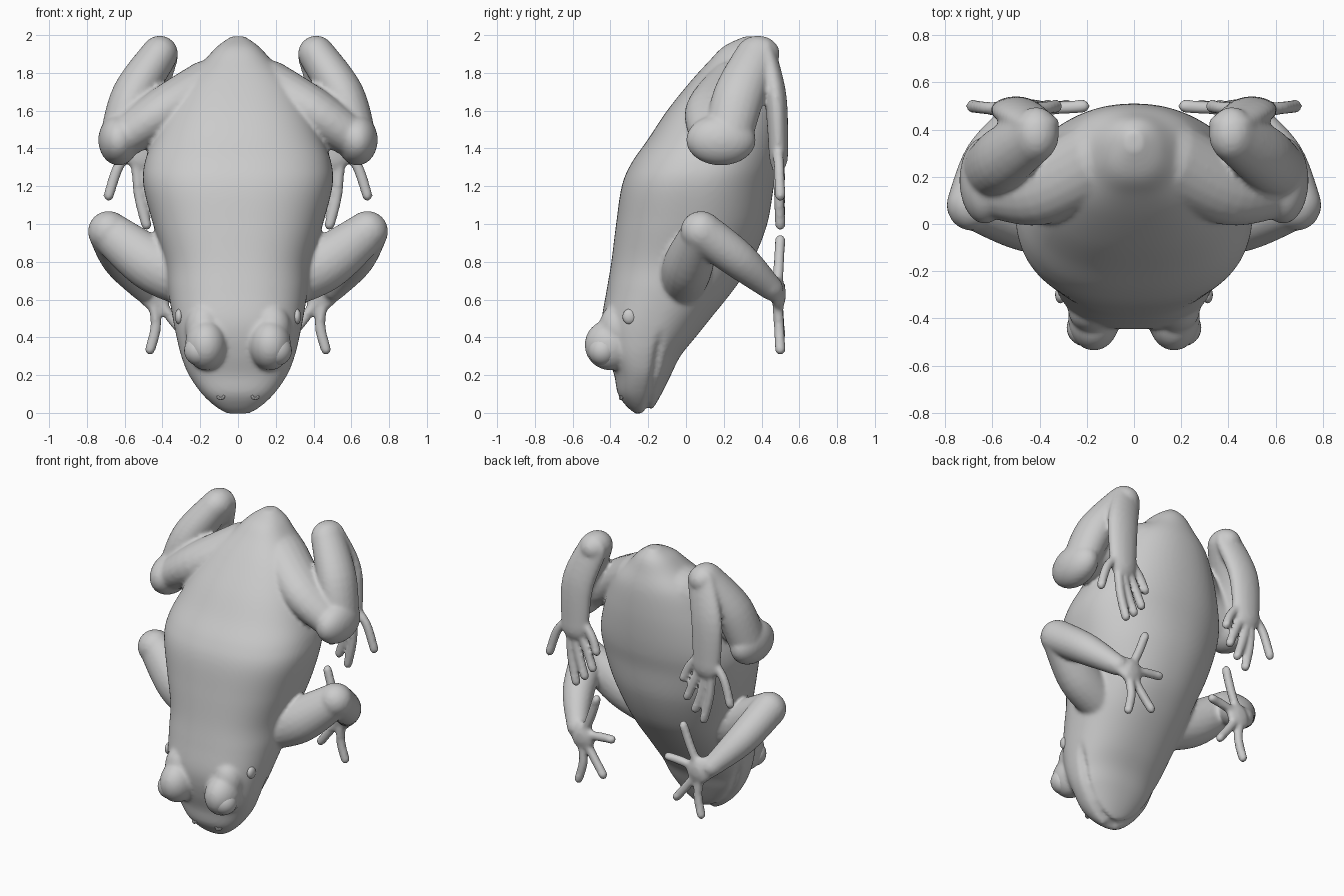
import bpy, bmesh, math
from mathutils import Vector, Matrix

if "Cube" in bpy.data.objects:
    bpy.data.objects.remove(bpy.data.objects["Cube"])


def spline(rows, steps):
    """Catmull-Rom interpolation through rows of numbers."""
    rows = [Vector(r) for r in rows]
    out = []
    for i in range(len(rows) - 1):
        a, b, c, d = rows[max(i - 1, 0)], rows[i], rows[i + 1], rows[min(i + 2, len(rows) - 1)]
        for k in range(steps):
            t = k / steps
            out.append(0.5 * (2 * b + (c - a) * t + (2 * a - 5 * b + 4 * c - d) * t ** 2
                              + (3 * b - a - 3 * c + d) * t ** 3))
    return out + [rows[-1]]


def loft(bm, rings):
    """Closed skin over a list of equally long point rings."""
    vr = [[bm.verts.new(p) for p in r] for r in rings]
    n = len(vr[0])
    for a, b in zip(vr, vr[1:]):
        for j in range(n):
            bm.faces.new((a[j], a[(j + 1) % n], b[(j + 1) % n], b[j]))
    bm.faces.new(vr[0][::-1])
    bm.faces.new(vr[-1])


def limb(bm, pts, side, flat=1.0, sides=20):
    """Round-ended tube through (x, y, z, radius) points, squashed in y by flat."""
    path = spline(pts, 6)
    rings = []
    n = len(path)
    for i, p in enumerate(path):
        t = (path[min(i + 1, n - 1)].xyz - path[max(i - 1, 0)].xyz).normalized()
        u = t.cross(Vector((0.3, 1, 0.1))).normalized()
        v = t.cross(u)
        if i == 0:
            caps = [(-math.cos(a), math.sin(a)) for a in (0.15, 0.5, 0.85, 1.2)] + [(0, 1)]
        elif i == n - 1:
            caps = [(0, 1)] + [(math.cos(a), math.sin(a)) for a in (1.2, 0.85, 0.5, 0.15)]
        else:
            caps = [(0, 1)]
        for along, rad in caps:
            ring = []
            for j in range(sides):
                a = 2 * math.pi * j / sides
                o = (t * along + (u * math.cos(a) + v * math.sin(a)) * rad) * p.w
                ring.append((side * (p.x + o.x), p.y + o.y * flat, p.z + o.z))
            rings.append(ring)
    loft(bm, rings)


def ball(bm, centre, radii):
    m = Matrix.Translation(centre) @ Matrix.Diagonal((*radii, 1))
    bmesh.ops.create_uvsphere(bm, u_segments=32, v_segments=16, radius=1, matrix=m)


def finish(bm, name):
    bmesh.ops.recalc_face_normals(bm, faces=bm.faces)
    me = bpy.data.meshes.new(name)
    bm.to_mesh(me)
    bm.free()
    for f in me.polygons:
        f.use_smooth = True
    ob = bpy.data.objects.new(name, me)
    bpy.context.collection.objects.link(ob)
    return ob


# Trunk and head stations: z, back y, belly y, half width
TRUNK = [(-0.008, -.26, -.20, .05), (.03, -.31, -.17, .115), (.1, -.36, -.13, .19),
         (.2, -.38, -.08, .26), (.3, -.415, -.03, .30), (.4, -.44, .05, .325),
         (.5, -.445, .13, .345), (.65, -.42, .25, .37), (.8, -.395, .35, .39),
         (1.0, -.37, .43, .45), (1.2, -.34, .465, .50), (1.32, -.29, .49, .495),
         (1.45, -.20, .505, .45), (1.6, -.10, .51, .385), (1.75, .02, .50, .30),
         (1.86, .12, .47, .185), (1.94, .20, .44, .11), (1.993, .31, .39, .035)]

bm = bmesh.new()
rings = []
for z, yd, yb, w in spline(TRUNK, 6):
    cy, h = (yd + yb) / 2, (yb - yd) / 2
    ring = []
    for j in range(120):
        a = 2 * math.pi * j / 120
        c, s = math.cos(a), math.sin(a)
        e = 2 / 2.45 if s < 0 else 2 / 2.15
        x = w * math.copysign(abs(c) ** e, c)
        y = cy + h * math.copysign(abs(s) ** e, s)
        # mouth groove
        g = math.exp(-((y + .205 - .17 * max(z, 0)) / .016) ** 2)
        g *= min(1, max(0, (.44 - z) / .1))
        ring.append((x * (1 - .1 * g), y, z + .04 * g * max(0, 1 - z / .1)))
    rings.append(ring)
loft(bm, rings)

# Toes and fingers: (x, z) of base, middle and tip
TOES = [((.55, 1.40), (.63, 1.31), (.685, 1.15)), ((.54, 1.34), (.525, 1.16), (.485, .995)),
        ((.51, 1.34), (.47, 1.19), (.42, 1.05)), ((.47, 1.36), (.41, 1.24), (.36, 1.12)),
        ((.44, 1.42), (.37, 1.33), (.33, 1.24))]
FINGERS = [((.42, .68), (.37, .80), (.33, .915)), ((.41, .64), (.32, .66), (.215, .67)),
           ((.42, .60), (.35, .50), (.28, .41)), ((.45, .59), (.435, .46), (.465, .335))]

for s in (1, -1):
    # hind leg: thigh, knee, shin, long flat foot
    limb(bm, [(.16, .27, 1.73, .14), (.40, .155, 1.59, .13), (.63, .165, 1.44, .105)], s, 1.25)
    ball(bm, (s * .632, .185, 1.445), (.108, .185, .135))
    limb(bm, [(.63, .22, 1.44, .105), (.555, .28, 1.68, .115), (.415, .38, 1.90, .098)], s, 1.2)
    limb(bm, [(.415, .425, 1.89, .10), (.49, .475, 1.66, .112), (.50, .49, 1.37, .098)], s, .52)
    # front leg: upper arm, forearm, palm
    limb(bm, [(.24, -.02, .69, .14), (.46, .015, .79, .145), (.685, .08, .96, .110)], s, .9)
    limb(bm, [(.685, .08, .96, .110), (.62, .28, .81, .10), (.51, .45, .66, .065)], s)
    limb(bm, [(.52, .46, .67, .065), (.44, .49, .63, .092)], s, .42)
    for digits in (TOES, FINGERS):
        for digit in digits:
            pts = [(x, .485 + .007 * i, z, .029) for i, (x, z) in enumerate(digit)]
            limb(bm, pts, s, 1, 12)
    # eye bulge and the low brow running back from it
    ball(bm, (s * .17, -.40, .36), (.11, .137, .135))
    ball(bm, (s * .18, -.36, .45), (.10, .10, .13))

# Fuse everything into one soft skin
skin = finish(bm, "frog_body")
rm = skin.modifiers.new("fuse", 'REMESH')
rm.mode = 'VOXEL'
rm.voxel_size = .0125
rm.use_smooth_shade = True
sm = skin.modifiers.new("soften", 'SMOOTH')
sm.factor, sm.iterations = .5, 6

for s, tag in ((1, "right"), (-1, "left")):
    # eyeball
    b = bmesh.new()
    ball(b, (s * .205, -.44, .33), (.08, .078, .08))
    finish(b, "eye_" + tag)
    # eardrum
    b = bmesh.new()
    ball(b, (s * .312, -.30, .51), (.022, .036, .04))
    finish(b, "eardrum_" + tag)
    # nostril ring
    bpy.ops.mesh.primitive_torus_add(location=(s * .09, -.34, .09), rotation=(math.radians(70), 0, s * .3),
                                     major_radius=.016, minor_radius=.008,
                                     major_segments=20, minor_segments=8)
    bpy.context.object.name = "nostril_" + tag
    bpy.ops.object.shade_smooth_by_angle()
